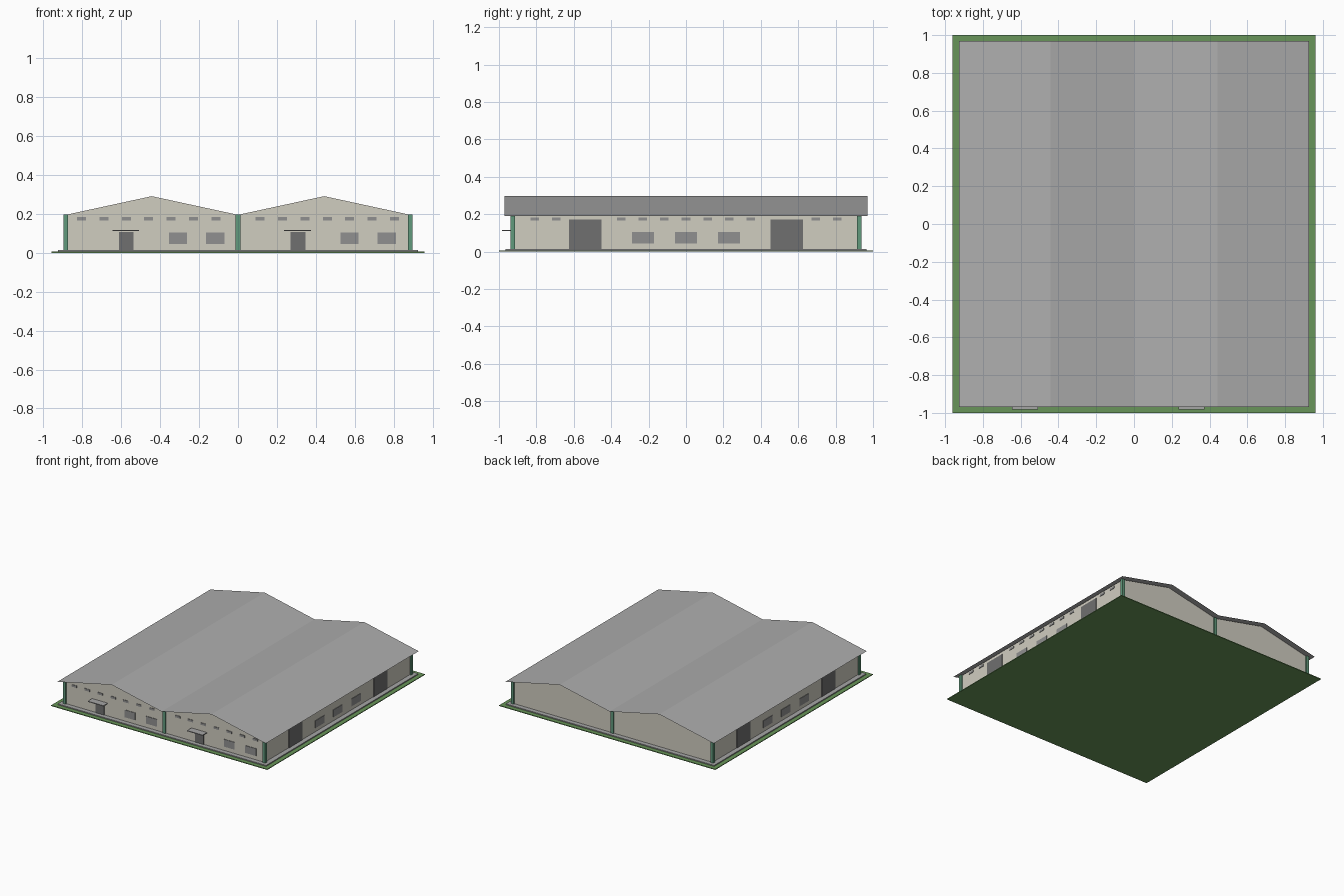
import bpy, bmesh

if "Cube" in bpy.data.objects:
    bpy.data.objects.remove(bpy.data.objects["Cube"])

def material(name, rgb):
    m = bpy.data.materials.new(name)
    m.diffuse_color = (*rgb, 1)
    m.use_nodes = True
    m.node_tree.nodes["Principled BSDF"].inputs["Base Color"].default_value = m.diffuse_color
    return m

GRASS = material("grass", (0.14, 0.30, 0.10))
WALL = material("wall_cream", (0.63, 0.61, 0.53))
POST = material("post_green", (0.12, 0.32, 0.20))
ROOF = material("roof_grey", (0.42, 0.42, 0.42))
DOOR = material("door_grey", (0.16, 0.16, 0.16))
GLASS = material("window_grey", (0.28, 0.28, 0.28))
SLAB = material("slab_grey", (0.38, 0.38, 0.38))

def finish(name, bm, mat):
    bmesh.ops.recalc_face_normals(bm, faces=bm.faces)
    mesh = bpy.data.meshes.new(name)
    bm.to_mesh(mesh)
    bm.free()
    mesh.materials.append(mat)
    ob = bpy.data.objects.new(name, mesh)
    bpy.context.collection.objects.link(ob)
    return ob

def boxes(name, mat, spans):
    """One object of boxes, each given as (x0, x1, y0, y1, z0, z1)."""
    bm = bmesh.new()
    for x0, x1, y0, y1, z0, z1 in spans:
        vs = bmesh.ops.create_cube(bm, size=1)["verts"]
        for v in vs:
            v.co.x = x1 if v.co.x > 0 else x0
            v.co.y = y1 if v.co.y > 0 else y0
            v.co.z = z1 if v.co.z > 0 else z0
    return finish(name, bm, mat)

WX, WY = 0.886, 0.928      # wall half sizes
FLOOR, T = 0.014, 0.004    # floor height, panel thickness

# Plot and floor slab
boxes("grass_plot", GRASS, [(-0.96, 0.96, -1, 1, 0, 0.006)])
boxes("floor_slab", SLAB, [(-0.925, 0.925, -0.965, 0.965, 0.006, FLOOR)])

# Twin-gabled hall: front profile extruded to the back
bm = bmesh.new()
profile = [(-WX, FLOOR), (WX, FLOOR), (WX, 0.195), (0.443, 0.291),
           (0, 0.195), (-0.443, 0.291), (-WX, 0.195)]
face = bm.faces.new([bm.verts.new((x, -WY, z)) for x, z in profile])
ext = bmesh.ops.extrude_face_region(bm, geom=[face])["geom"]
bmesh.ops.translate(bm, vec=(0, 2 * WY, 0),
                    verts=[g for g in ext if isinstance(g, bmesh.types.BMVert)])
finish("hall_walls", bm, WALL)

# Folded sheet roof
bm = bmesh.new()
line = [(-0.926, 0.192), (-0.443, 0.297), (0, 0.201), (0.443, 0.297), (0.926, 0.192)]
rows = [[bm.verts.new((x, y, z)) for x, z in line] for y in (-0.97, 0.97)]
for i in range(4):
    bm.faces.new((rows[0][i], rows[0][i + 1], rows[1][i + 1], rows[1][i]))
finish("roof_sheet", bm, ROOF)

# Corner and valley posts
P = 0.012
boxes("posts", POST, [(x - P, x + P, y - P, y + P, FLOOR, 0.196)
                      for x in (-WX, 0, WX) for y in (-0.926, 0.926)])

# Panels on the front and on both long sides
def front(x0, x1, z0, z1):
    return (x0, x1, -WY - T, -WY + T, z0, z1)

def sides(y0, y1, z0, z1):
    return [(s * WX - T, s * WX + T, y0, y1, z0, z1) for s in (-1, 1)]

doors, windows, vents, canopies = [], [], [], []
for dx in (0, 0.882):
    doors.append(front(-0.613 + dx, -0.536 + dx, FLOOR, 0.107))
    canopies.append((-0.646 + dx, -0.508 + dx, -0.983, -WY, 0.111, 0.117))
    windows += [front(-0.355 + dx, -0.262 + dx, 0.046, 0.105),
                front(-0.165 + dx, -0.069 + dx, 0.046, 0.105)]
for c in (-0.459, 0.459):
    for k in range(-3, 4):
        x = c + k * 0.115
        vents.append(front(x - 0.023, x + 0.023, 0.166, 0.183))
for y in (-0.539, 0.539):
    doors += sides(y - 0.087, y + 0.087, FLOOR, 0.171)
for y in (-0.23, 0, 0.23):
    windows += sides(y - 0.058, y + 0.058, 0.045, 0.104)
for k in (-7, -6, -3, -2, -1, 0, 1, 2, 3, 6, 7):
    vents += sides(k * 0.1155 - 0.023, k * 0.1155 + 0.023, 0.166, 0.183)

boxes("doors", DOOR, doors)
boxes("windows", GLASS, windows)
boxes("high_windows", GLASS, vents)
boxes("door_canopies", SLAB, canopies)
